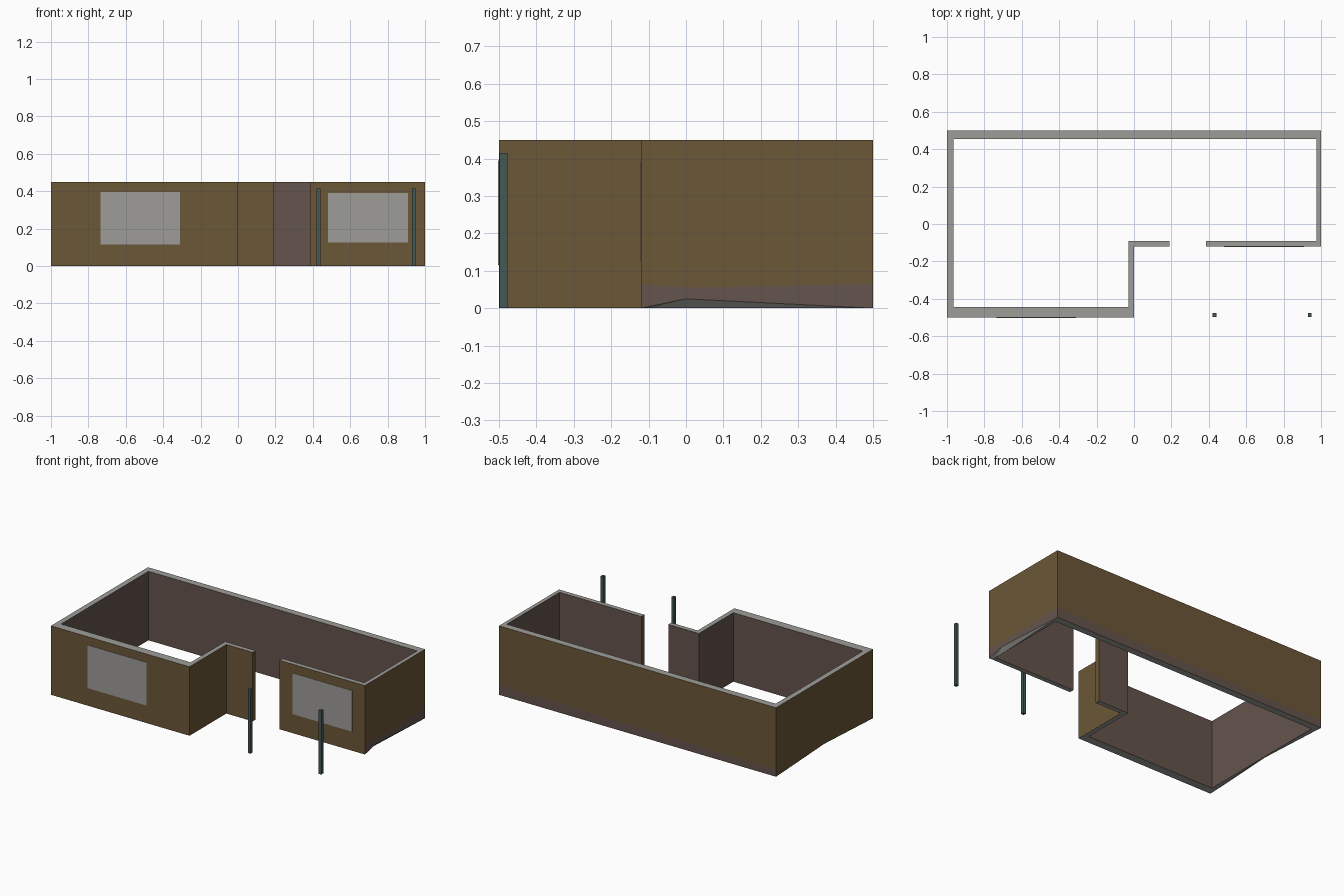
import bpy, bmesh

if "Cube" in bpy.data.objects:
    bpy.data.objects.remove(bpy.data.objects["Cube"])


def material(name, rgb):
    m = bpy.data.materials.new(name)
    m.diffuse_color = (*rgb, 1)
    m.use_nodes = True
    m.node_tree.nodes["Principled BSDF"].inputs["Base Color"].default_value = m.diffuse_color
    return m


OUTER = material("brown_outer_wall", (0.147, 0.095, 0.038))
INNER = material("mauve_inner_wall", (0.130, 0.087, 0.074))
GREY = material("light_grey", (0.34, 0.335, 0.315))
POST = material("dark_teal_post", (0.058, 0.098, 0.088))


def make_object(name, bm, mats):
    me = bpy.data.meshes.new(name)
    bm.to_mesh(me)
    bm.free()
    for m in mats:
        me.materials.append(m)
    ob = bpy.data.objects.new(name, me)
    bpy.context.collection.objects.link(ob)
    return ob


def box(name, lo, hi, mat):
    bm = bmesh.new()
    bmesh.ops.create_cube(bm, size=1)
    for v in bm.verts:
        v.co = [lo[i] + (v.co[i] + 0.5) * (hi[i] - lo[i]) for i in range(3)]
    return make_object(name, bm, [mat])


# Walls: L-shaped plan running from one door jamb round to the other
TOP = 0.45
outer = [(0.385, -0.12), (1, -0.12), (1, 0), (1, 0.5), (-1, 0.5), (-1, 0),
         (-1, -0.5), (0, -0.5), (0, -0.12), (0.19, -0.12)]
inner = [(0.385, -0.09), (0.975, -0.09), (0.975, 0), (0.975, 0.455), (-0.965, 0.455), (-0.965, 0),
         (-0.965, -0.445), (-0.03, -0.445), (-0.03, -0.09), (0.19, -0.09)]
n = len(outer)
# the outer foot rises slightly halfway along both side walls
foot = [0.025 if i in (2, 5) else 0 for i in range(n)]
band = [0.065, 0.065, 0.055, 0.065, 0.045, 0.045, 0.045, 0.045, 0.045, 0.045]

bm = bmesh.new()
ob_ = [bm.verts.new((*p, z)) for p, z in zip(outer, foot)]
om = [bm.verts.new((*p, z)) for p, z in zip(outer, band)]
ot = [bm.verts.new((*p, TOP)) for p in outer]
ib = [bm.verts.new((*p, 0)) for p in inner]
it = [bm.verts.new((*p, TOP)) for p in inner]


def face(verts, mat_index):
    bm.faces.new(verts).material_index = mat_index


for i in range(n - 1):
    j = i + 1
    face((ob_[i], ob_[j], om[j], om[i]), 1 if i in (1, 2, 3) else 0)  # lower band
    face((om[i], om[j], ot[j], ot[i]), 0)                             # outside
    face((ib[j], ib[i], it[i], it[j]), 1)                             # inside
    face((ot[i], ot[j], it[j], it[i]), 2)                             # rim
    face((ob_[j], ob_[i], ib[i]), 2)                                  # underside
    face((ob_[j], ib[i], ib[j]), 2)
# door jambs
face((ob_[0], om[0], ot[0], it[0], ib[0]), 0)
face((ob_[-1], ib[-1], it[-1], ot[-1], om[-1]), 0)
make_object("house_walls", bm, [OUTER, INNER, GREY])

# Windows as thin plates on the front walls
box("left_window", (-0.735, -0.502, 0.115), (-0.31, -0.499, 0.395), GREY)
box("right_window", (0.48, -0.122, 0.125), (0.91, -0.119, 0.392), GREY)

# Porch posts
for side, x in (("left", 0.43), ("right", 0.94)):
    box(side + "_porch_post", (x - 0.01, -0.498, 0), (x + 0.01, -0.477, 0.415), POST)
